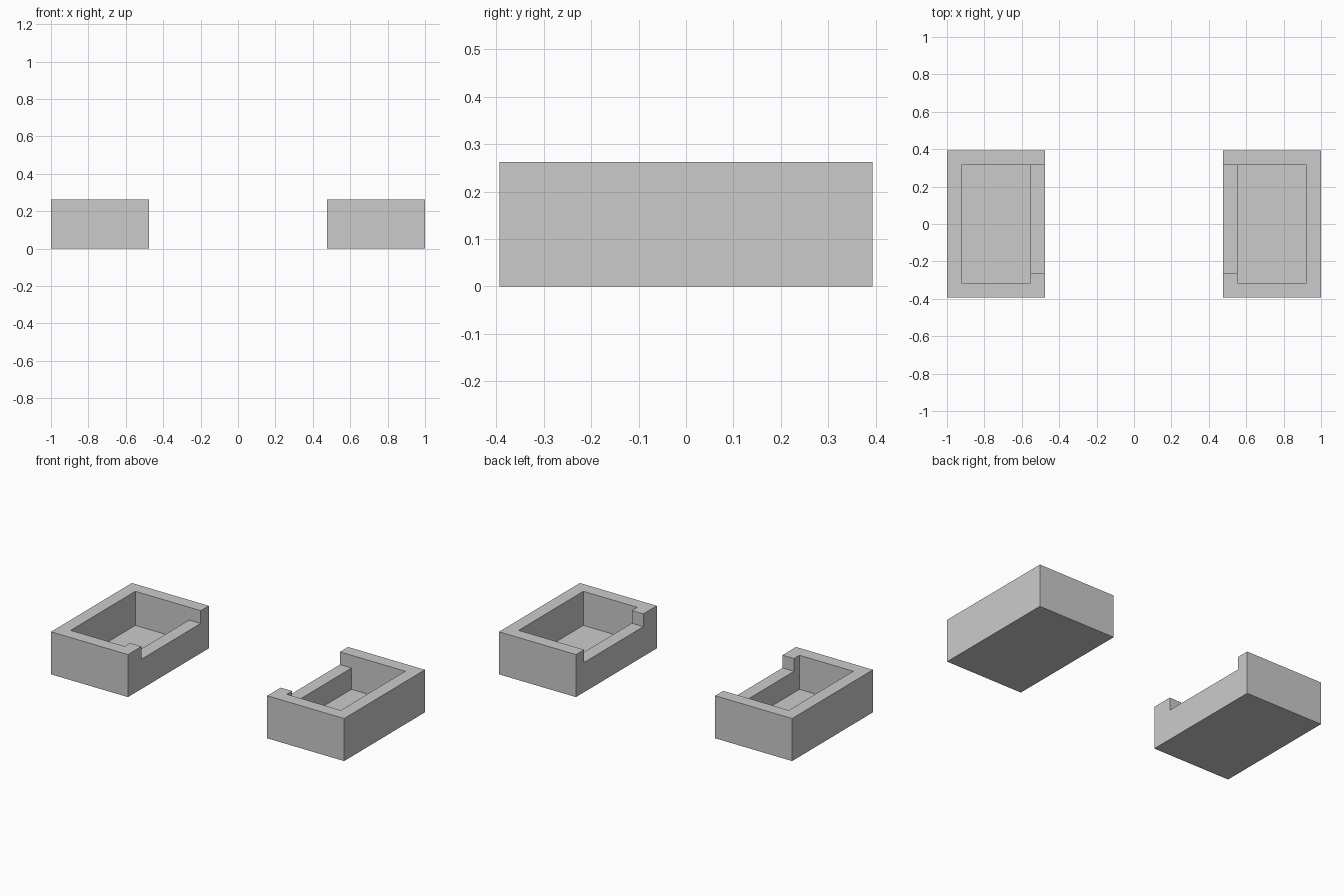
import bpy, bmesh

if "Cube" in bpy.data.objects:
    bpy.data.objects.remove(bpy.data.objects["Cube"])

U = 0.2625          # tray height; footprint is 2U x 3U
WALL = 0.3 * U
FLOOR = 0.2 * U


def box(name, x, y, z):
    """Axis-aligned box from (min, max) ranges."""
    bm = bmesh.new()
    bmesh.ops.create_cube(bm, size=1)
    for v in bm.verts:
        v.co = [r[0] if c < 0 else r[1] for c, r in zip(v.co, (x, y, z))]
    mesh = bpy.data.meshes.new(name)
    bm.to_mesh(mesh)
    bm.free()
    ob = bpy.data.objects.new(name, mesh)
    bpy.context.collection.objects.link(ob)
    return ob


def cut(target, cutter):
    mod = target.modifiers.new(cutter.name, 'BOOLEAN')
    mod.operation = 'DIFFERENCE'
    mod.solver = 'EXACT'
    mod.object = cutter
    cutter.hide_render = True
    bpy.context.view_layer.objects.active = target
    bpy.ops.object.modifier_apply(modifier=mod.name)
    bpy.data.objects.remove(cutter)


# Solid tray body on the right, inner side facing x = 0
x0, x1, y1 = 1 - 2 * U, 1.0, 1.5 * U
trays = box("open_trays", (x0, x1), (-y1, y1), (0, U))

# Lowered inner wall: flush with the pocket at the back, small lip at the front
cut(trays, box("notch_cutter", (x0 - 0.1, x0 + 2 * WALL),
               (-U, y1 - WALL), (U - WALL, U + 0.1)))

# Hollow pocket
cut(trays, box("pocket_cutter", (x0 + WALL, x1 - WALL),
               (WALL - y1, y1 - WALL), (FLOOR, U + 0.1)))

# Matching tray on the left
trays.modifiers.new("mirror_x", 'MIRROR').use_mirror_merge = False
